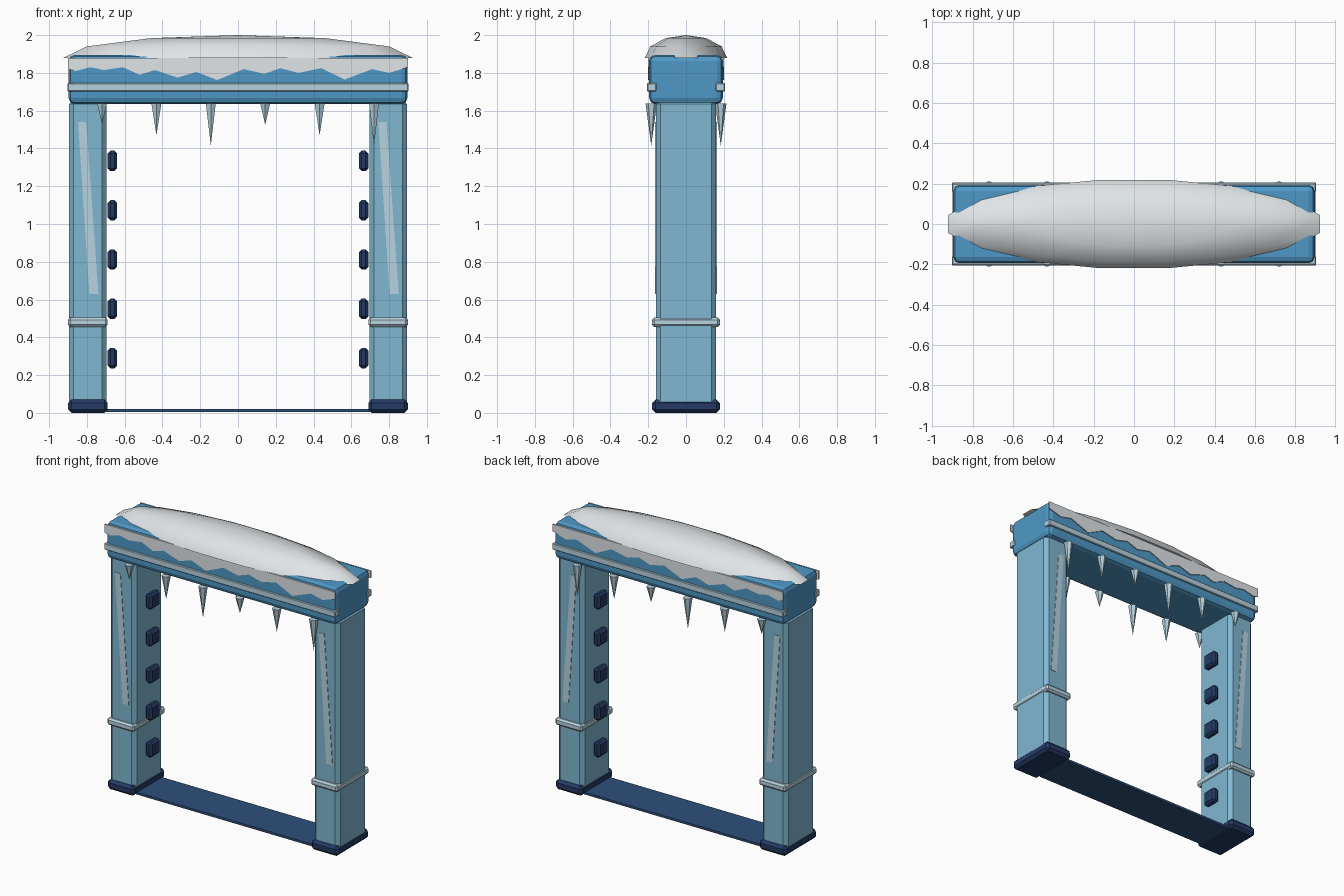
import bpy, bmesh, math
from mathutils import Matrix

if "Cube" in bpy.data.objects:
    bpy.data.objects.remove(bpy.data.objects["Cube"])


def lin(c):
    return c / 12.92 if c <= 0.04045 else ((c + 0.055) / 1.055) ** 2.4


def material(name, r, g, b):
    m = bpy.data.materials.new(name)
    m.diffuse_color = (lin(r), lin(g), lin(b), 1)
    m.use_nodes = True
    m.node_tree.nodes["Principled BSDF"].inputs["Base Color"].default_value = m.diffuse_color
    return m


SNOW = material("snow white", 0.90, 0.92, 0.93)
PALE = material("pale frost", 0.72, 0.83, 0.88)
ICE = material("light ice blue", 0.50, 0.72, 0.82)
BLUE = material("mid blue", 0.31, 0.60, 0.78)
NAVY = material("dark navy", 0.14, 0.23, 0.40)
SLATE = material("threshold navy", 0.18, 0.31, 0.48)


def finish(bm, name, mat, smooth=False):
    bmesh.ops.recalc_face_normals(bm, faces=bm.faces)
    me = bpy.data.meshes.new(name)
    bm.to_mesh(me)
    bm.free()
    me.materials.append(mat)
    if smooth:
        for p in me.polygons:
            p.use_smooth = len(p.vertices) < 5
    ob = bpy.data.objects.new(name, me)
    bpy.context.collection.objects.link(ob)
    return ob


def box(name, mat, x, y, z, bevel=0.0, segs=1):
    """Box from (min, max) ranges, with bevelled edges."""
    bm = bmesh.new()
    bmesh.ops.create_cube(bm, size=1)
    for v in bm.verts:
        v.co = [r[0] if c < 0 else r[1] for c, r in zip(v.co, (x, y, z))]
    if bevel:
        bmesh.ops.bevel(bm, geom=bm.edges[:], offset=bevel, segments=segs,
                        profile=0.5, affect='EDGES')
    return finish(bm, name, mat)


def plate(name, mat, outline, y0, y1):
    """Thin plate: an (x, z) outline extruded from y0 to y1."""
    bm = bmesh.new()
    f = bm.faces.new([bm.verts.new((x, y0, z)) for x, z in outline])
    ext = bmesh.ops.extrude_face_region(bm, geom=[f])
    for v in ext["geom"]:
        if isinstance(v, bmesh.types.BMVert):
            v.co.y = y1
    return finish(bm, name, mat)


# Columns with feet, bands, inner studs and slanted glints
for side, s in (("left", -1), ("right", 1)):
    c = 0.795 * s
    box(side + "_column", ICE, (c - 0.1, c + 0.1), (-0.16, 0.16), (0.02, 1.66), 0.025)
    box(side + "_foot", NAVY, (c - 0.105, c + 0.105), (-0.18, 0.18), (0, 0.07), 0.018)
    box(side + "_band", PALE, (c - 0.105, c + 0.105), (-0.18, 0.18), (0.455, 0.505), 0.012)
    for i in range(5):
        z = 0.29 + 0.261 * i
        xs = sorted((0.69 * s, 0.64 * s))
        box(f"{side}_stud_{i + 1}", NAVY, xs, (-0.055, 0.055), (z - 0.054, z + 0.054), 0.015)
    for face, d in (("front", -1), ("back", 1)):
        quad = [(c - 0.052, 1.54), (c - 0.009, 1.54), (c + 0.056, 0.63), (c + 0.008, 0.63)]
        plate(f"{side}_{face}_glint", PALE, quad, 0.157 * d, 0.163 * d)

# Threshold strip and top beam
box("threshold", SLATE, (-0.7, 0.7), (-0.14, 0.14), (0.004, 0.02))
box("beam", BLUE, (-0.897, 0.897), (-0.195, 0.195), (1.635, 1.895), 0.032, 2)

# Wavy lower edge of the frost, left to right
wave = [(-0.9, 1.82), (-0.86, 1.81), (-0.78, 1.83), (-0.71, 1.815), (-0.61, 1.83),
        (-0.52, 1.79), (-0.44, 1.815), (-0.32, 1.775), (-0.22, 1.805), (-0.11, 1.762),
        (0.03, 1.82), (0.14, 1.795), (0.225, 1.825), (0.32, 1.80), (0.44, 1.825),
        (0.565, 1.765), (0.71, 1.82), (0.80, 1.80), (0.9, 1.83)]
lengths = [0.10, 0.16, 0.215, 0.105, 0.16, 0.215]

# Trim, frost and icicles on both faces of the beam
for face, d in (("front", -1), ("back", 1)):
    box(face + "_trim", PALE, (-0.902, 0.902), sorted((0.157 * d, 0.206 * d)), (1.702, 1.746), 0.004)
    plate(face + "_frost", SNOW, wave + [(0.9, 1.88), (-0.9, 1.88)], 0.193 * d, 0.202 * d)
    for i, length in enumerate(lengths):
        bm = bmesh.new()
        top, tip = 1.637, 1.63 - length
        bmesh.ops.create_cone(bm, cap_ends=True, segments=6, radius1=0, radius2=0.03,
                              depth=top - tip,
                              matrix=Matrix.Translation((-0.72 + 0.288 * i, 0.184 * d, (top + tip) / 2)))
        bmesh.ops.remove_doubles(bm, verts=bm.verts, dist=1e-5)
        finish(bm, f"{face}_icicle_{i + 1}", PALE)

# Snow cap: flattened half sphere
bm = bmesh.new()
bmesh.ops.create_uvsphere(bm, u_segments=16, v_segments=6, radius=1,
                          matrix=Matrix.Rotation(math.pi / 16, 4, 'Z'))
bmesh.ops.delete(bm, geom=[v for v in bm.verts if v.co.z < -0.01], context='VERTS')
bmesh.ops.holes_fill(bm, edges=[e for e in bm.edges if e.is_boundary], sides=0)
for v in bm.verts:
    v.co = (v.co.x * 0.942, v.co.y * 0.222, 1.88 + v.co.z * 0.12)
finish(bm, "snow_cap", SNOW, smooth=True)
